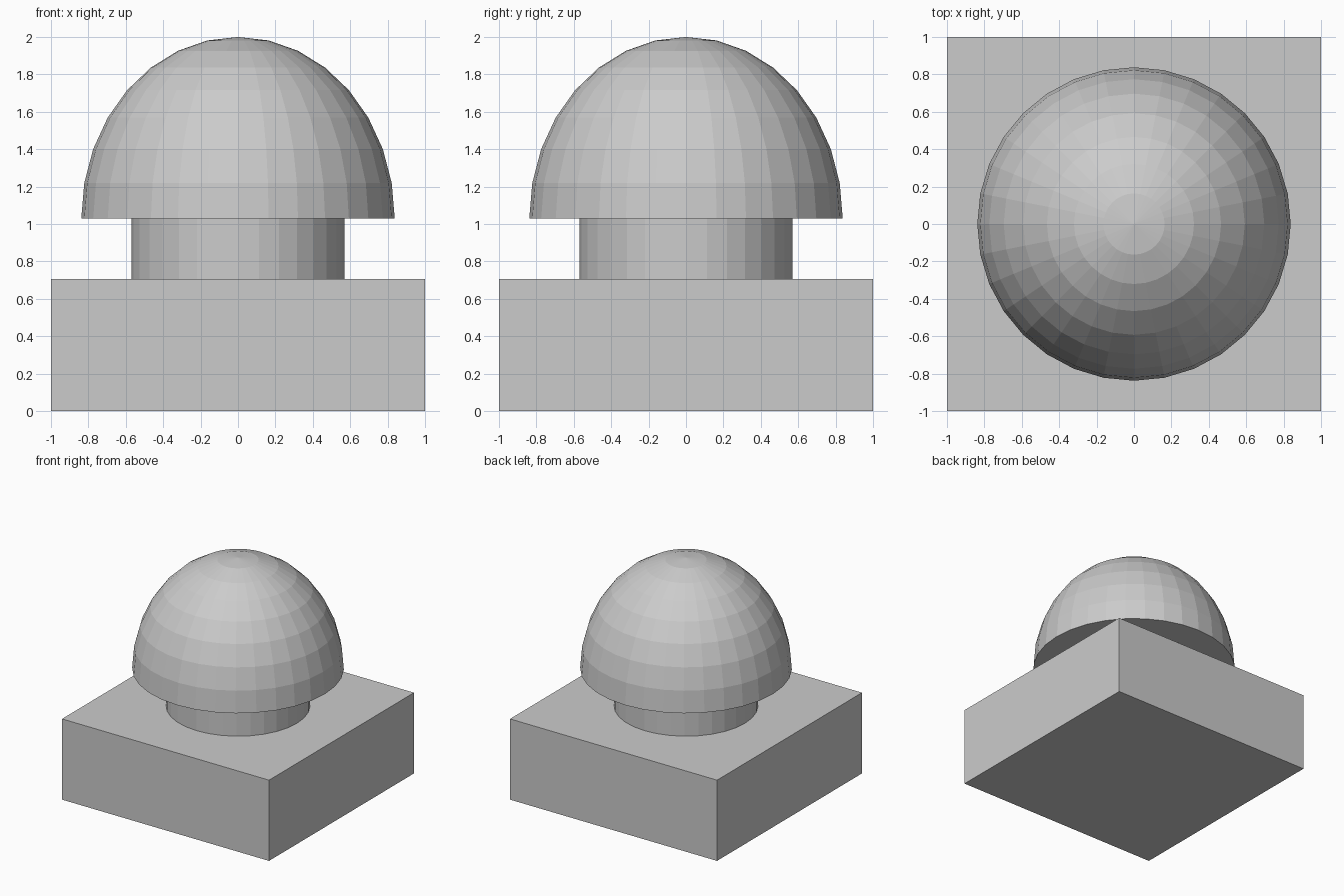
import bpy, bmesh
from math import sin, cos, pi

default_cube = bpy.data.objects.get("Cube")
if default_cube:
    bpy.data.objects.remove(default_cube, do_unlink=True)

# Single plain grey for every part
GREY = (0.6, 0.6, 0.6, 1.0)
grey = bpy.data.materials.new("plain grey")
grey.use_nodes = True
grey.diffuse_color = GREY
for node in grey.node_tree.nodes:
    if node.type == "BSDF_PRINCIPLED":
        node.inputs["Base Color"].default_value = GREY

SEGMENTS = 32


def add_part(name, bm):
    bmesh.ops.recalc_face_normals(bm, faces=bm.faces)
    mesh = bpy.data.meshes.new(name)
    bm.to_mesh(mesh)
    bm.free()
    mesh.materials.append(grey)
    obj = bpy.data.objects.new(name, mesh)
    bpy.context.collection.objects.link(obj)
    return obj


def lathe(name, profile):
    """Revolve a (radius, z) profile around z with flat facets."""
    bm = bmesh.new()
    verts = [bm.verts.new((r, 0, z)) for r, z in profile]
    edges = [bm.edges.new(pair) for pair in zip(verts, verts[1:])]
    bmesh.ops.spin(bm, geom=verts + edges, cent=(0, 0, 0), axis=(0, 0, 1),
                   angle=2 * pi, steps=SEGMENTS, use_merge=False)
    bmesh.ops.remove_doubles(bm, verts=bm.verts, dist=0.0001)
    return add_part(name, bm)


BASE_TOP, RIM = 0.705, 1.03

# Square base block
bm = bmesh.new()
bmesh.ops.create_cube(bm, size=1)
bmesh.ops.scale(bm, vec=(2, 2, BASE_TOP), verts=bm.verts)
bmesh.ops.translate(bm, vec=(0, 0, BASE_TOP / 2), verts=bm.verts)
add_part("base", bm)

# Round neck between base and dome
lathe("neck", [(0, BASE_TOP), (0.57, BASE_TOP), (0.57, RIM), (0, RIM)])

# Slightly tall half-sphere dome with a flat underside
RINGS = 8
arc = [(0.838 * cos(k * pi / 2 / RINGS), RIM + 0.97 * sin(k * pi / 2 / RINGS))
       for k in range(RINGS + 1)]
lathe("dome", [(0, RIM)] + arc)
